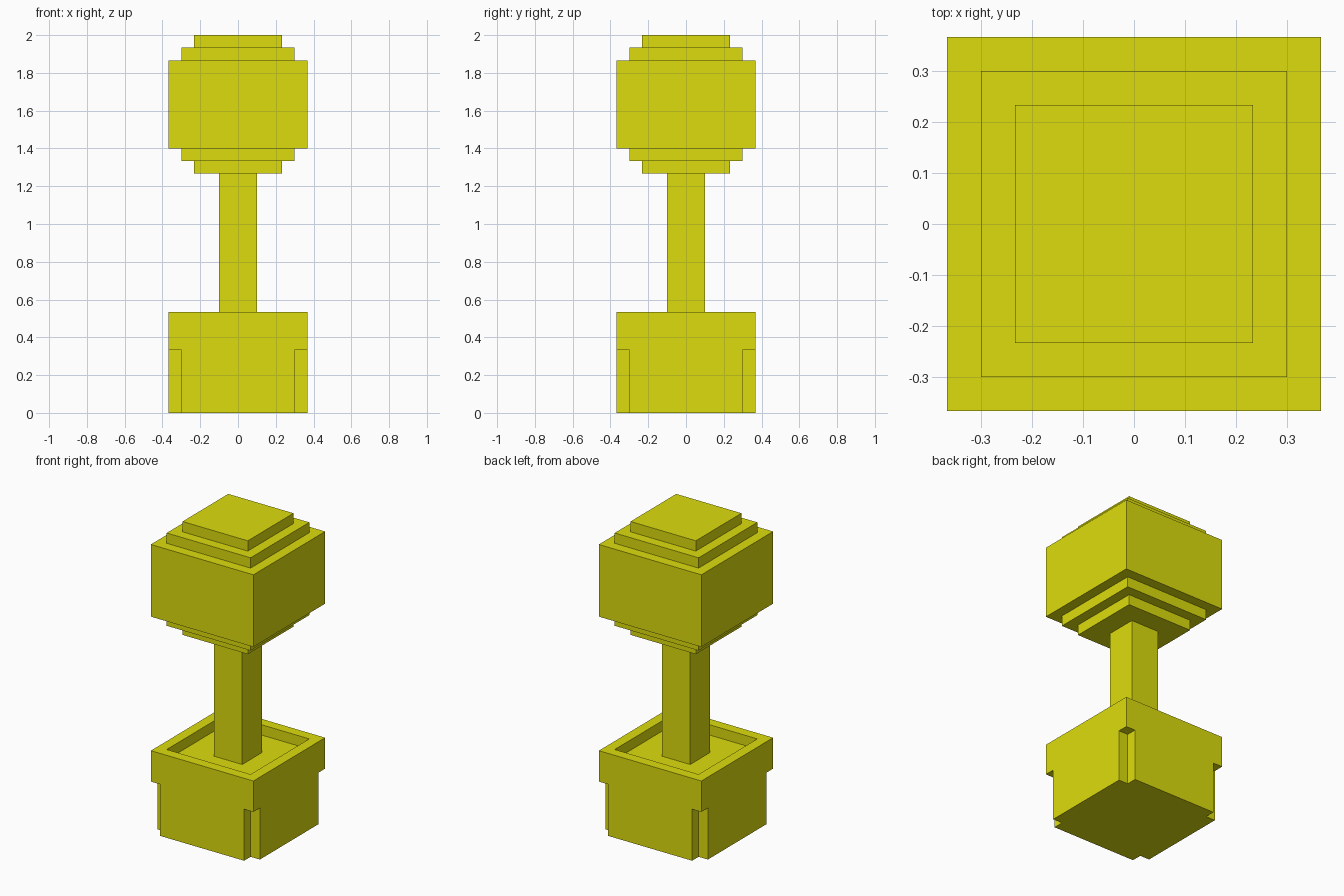
import bpy, bmesh
from mathutils import Matrix, Vector

if "Cube" in bpy.data.objects:
    bpy.data.objects.remove(bpy.data.objects["Cube"])

U = 1 / 15  # size of one block step

yellow = bpy.data.materials.new("yellow")
yellow.diffuse_color = (0.72, 0.72, 0.004, 1)
yellow.use_nodes = True
yellow.node_tree.nodes["Principled BSDF"].inputs["Base Color"].default_value = yellow.diffuse_color


def make_object(name, bm):
    bmesh.ops.recalc_face_normals(bm, faces=bm.faces)
    mesh = bpy.data.meshes.new(name)
    bm.to_mesh(mesh)
    bm.free()
    mesh.materials.append(yellow)
    obj = bpy.data.objects.new(name, mesh)
    bpy.context.collection.objects.link(obj)
    return obj


def square_lathe(name, profile):
    """Skin square rings given as (half width, height) in block steps."""
    bm = bmesh.new()
    rings = [[bm.verts.new((sx * h * U, sy * h * U, z * U))
              for sx, sy in ((-1, -1), (1, -1), (1, 1), (-1, 1))]
             for h, z in profile]
    for a, b in zip(rings, rings[1:]):
        for i in range(4):
            j = (i + 1) % 4
            bm.faces.new((a[i], a[j], b[j], b[i]))
    bm.faces.new(rings[0])
    bm.faces.new(rings[-1])
    return make_object(name, bm)


# Stepped crown
square_lathe("crown", [(3.5, 19), (3.5, 20), (4.5, 20), (4.5, 21), (5.5, 21),
                       (5.5, 28), (4.5, 28), (4.5, 29), (3.5, 29), (3.5, 30)])

# Trunk, from the soil to the crown
square_lathe("trunk", [(1.5, 7), (1.5, 19)])

# Pot with a raised rim around the soil
pot = square_lathe("pot", [(5.5, 0), (5.5, 8), (4.5, 8), (4.5, 7)])

# Notches at the four lower corners of the pot
bm = bmesh.new()
for sx in (-1, 1):
    for sy in (-1, 1):
        place = Matrix.Translation(Vector((sx * 5.5, sy * 5.5, 2)) * U)
        bmesh.ops.create_cube(bm, size=1, matrix=place @ Matrix.Diagonal((2 * U, 2 * U, 6 * U, 1)))
cutter = make_object("corner_cutter", bm)
cutter.hide_render = True

cut = pot.modifiers.new("notches", "BOOLEAN")
cut.operation = "DIFFERENCE"
cut.solver = "EXACT"
cut.object = cutter
bpy.context.view_layer.objects.active = pot
bpy.ops.object.modifier_apply(modifier=cut.name)
bpy.data.objects.remove(cutter)
